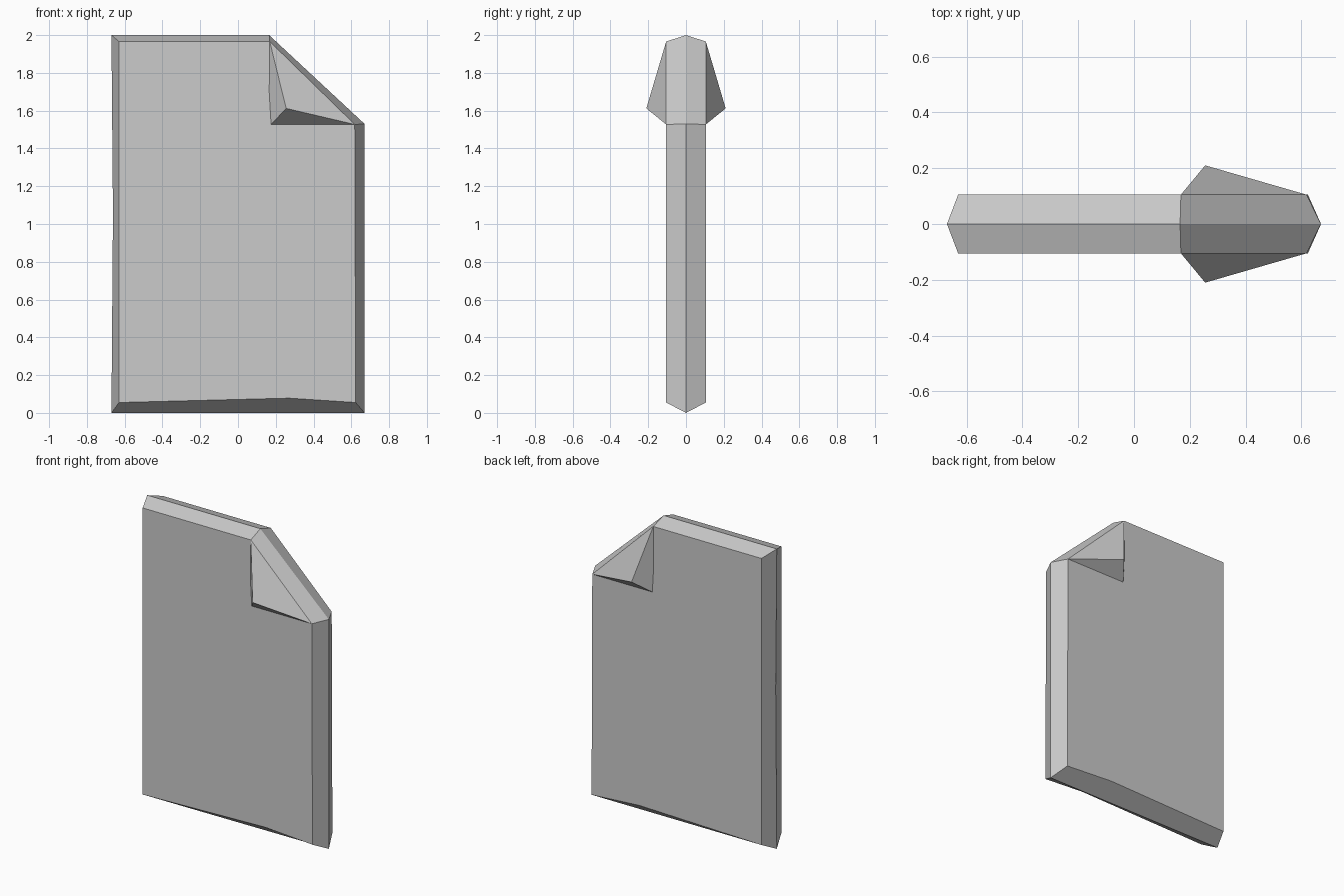
import bpy, bmesh

if "Cube" in bpy.data.objects:
    bpy.data.objects.remove(bpy.data.objects["Cube"])

HALF = 0.105   # half thickness of the flat sheet
FOLD = 0.21    # how far the folded corner stands out

# widest outline of the sheet, on the centre plane (x, z)
RIM = dict(bl=(-0.67, 0), br=(0.67, 0), b=(0.67, 1.53),
           a=(0.165, 2.0), tl=(-0.67, 2.0), ml=(-0.662, 1.06))

# inset outline of the flat face, including the folded corner's notch
FACE = dict(bl=(-0.63, 0.055), mid=(0.27, 0.078), br=(0.623, 0.055),
            b=(0.618, 1.527), d=(0.175, 1.527), e=(0.165, 1.70),
            a=(0.168, 1.966), tl=(-0.63, 1.966))

bm = bmesh.new()
rim = {k: bm.verts.new((x, 0, z)) for k, (x, z) in RIM.items()}

for side in (-1, 1):
    f = {k: bm.verts.new((x, side * HALF, z)) for k, (x, z) in FACE.items()}
    tip = bm.verts.new((0.255, side * FOLD, 1.612))

    # flat face
    bm.faces.new(list(f.values()))

    # sloped edges
    for p, q in (("br", "b"), ("b", "a"), ("a", "tl")):
        bm.faces.new((rim[p], rim[q], f[q], f[p]))
    bm.faces.new((rim["tl"], rim["ml"], rim["bl"], f["bl"], f["tl"]))
    bm.faces.new((rim["bl"], rim["br"], f["br"], f["mid"], f["bl"]))

    # folded corner: flap, inner side and underside
    bm.faces.new((f["a"], f["b"], tip))
    bm.faces.new((f["a"], tip, f["d"], f["e"]))
    bm.faces.new((f["d"], tip, f["b"]))

bmesh.ops.recalc_face_normals(bm, faces=bm.faces)
mesh = bpy.data.meshes.new("folded_page")
bm.to_mesh(mesh)
bm.free()
page = bpy.data.objects.new("folded_page", mesh)
bpy.context.collection.objects.link(page)
